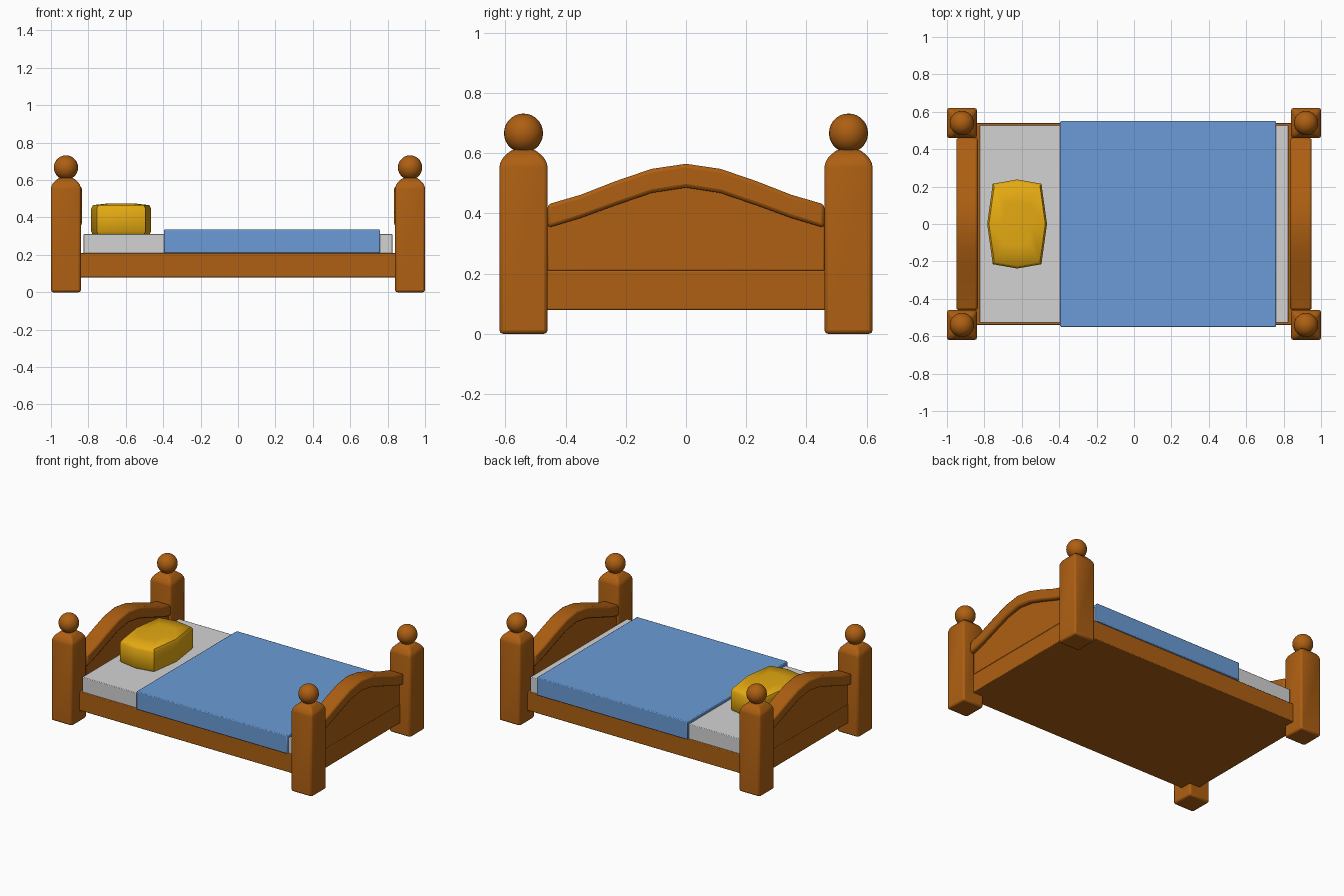
import bpy
import math

if "Cube" in bpy.data.objects:
    bpy.data.objects.remove(bpy.data.objects["Cube"], do_unlink=True)


def material(name, rgb):
    m = bpy.data.materials.new(name)
    m.use_nodes = True
    col = (*rgb, 1)
    m.diffuse_color = col
    m.node_tree.nodes["Principled BSDF"].inputs["Base Color"].default_value = col
    return m


WOOD = material("warm wood", (0.42, 0.115, 0.006))
SHEET = material("pale sheet", (0.65, 0.65, 0.65))
BLUE = material("blue blanket", (0.145, 0.33, 0.67))
GOLD = material("golden pillow", (0.78, 0.40, 0.006))


def finish(obj, mat, bevel=0, angle=40):
    obj.data.materials.clear()
    obj.data.materials.append(mat)
    bpy.ops.object.select_all(action="DESELECT")
    obj.select_set(True)
    bpy.context.view_layer.objects.active = obj
    if bevel:
        mod = obj.modifiers.new("soft edges", "BEVEL")
        mod.width = bevel
        mod.segments = 2
        mod.limit_method = "ANGLE"
    if angle:
        bpy.ops.object.shade_smooth_by_angle(angle=math.radians(angle))
    return obj


def loft(name, rings, mat, bevel=0, angle=40):
    """Skin a stack of equal-length rings and cap both ends."""
    n = len(rings[0])
    verts = [p for ring in rings for p in ring]
    faces = [(r * n + i, r * n + (i + 1) % n, (r + 1) * n + (i + 1) % n, (r + 1) * n + i)
             for r in range(len(rings) - 1) for i in range(n)]
    faces += [tuple(reversed(range(n))), tuple(range(len(verts) - n, len(verts)))]
    mesh = bpy.data.meshes.new(name)
    mesh.from_pydata(verts, [], faces)
    obj = bpy.data.objects.new(name, mesh)
    bpy.context.collection.objects.link(obj)
    return finish(obj, mat, bevel, angle)


def square(cx, cy, h, z):
    return [(cx + sx * h, cy + sy * h, z) for sx, sy in ((-1, -1), (1, -1), (1, 1), (-1, 1))]


def box(name, lo, hi, mat, bevel=0):
    rings = [[(lo[0], lo[1], z), (hi[0], lo[1], z), (hi[0], hi[1], z), (lo[0], hi[1], z)]
             for z in (lo[2], hi[2])]
    return loft(name, rings, mat, bevel)


# Bed base, mattress and blanket
box("bed_base", (-0.92, -0.54, 0.08), (0.92, 0.54, 0.21), WOOD, 0.004)
box("mattress", (-0.825, -0.53, 0.2), (0.825, 0.53, 0.312), SHEET, 0.004)
box("blanket", (-0.395, -0.55, 0.21), (0.76, 0.55, 0.335), BLUE, 0.005)

# Corner posts with chamfered shoulders and ball finials
for sx, end in ((-1, "head"), (1, "foot")):
    for sy, side in ((-1, "right"), (1, "left")):
        x, y = sx * 0.92, sy * 0.54
        rows = ((0.08, 0), (0.08, 0.565), (0.068, 0.585), (0.04, 0.612))
        loft(f"{end}_{side}_post", [square(x, y, h, z) for h, z in rows], WOOD, 0.012, 50)
        bpy.ops.mesh.primitive_uv_sphere_add(segments=24, ring_count=14, radius=0.065,
                                             location=(x, y, 0.667))
        ball = bpy.context.object
        ball.name = f"{end}_{side}_finial"
        finish(ball, WOOD, 0, 180)

# Arched end boards, each with a thicker top rail following the arch
half = [(0.46, 0.43, 0.352), (0.35, 0.462, 0.385), (0.235, 0.507, 0.427),
        (0.115, 0.548, 0.468)]
arch = [(-y, t, b) for y, t, b in half] + [(0, 0.565, 0.486)] + half[::-1]
for sx, end in ((-1, "head"), (1, "foot")):
    x0, x1 = sorted((sx * 0.855, sx * 0.92))
    loft(f"{end}board_panel",
         [[(x0, y, 0.21), (x1, y, 0.21), (x1, y, b + 0.02), (x0, y, b + 0.02)]
          for y, t, b in arch], WOOD, 0.004)
    x0, x1 = sorted((sx * 0.835, sx * 0.95))
    loft(f"{end}board_top_rail",
         [[(x0, y, b), (x1, y, b), (x1, y, t), (x0, y, t)] for y, t, b in arch], WOOD, 0.012)

# Plump pillow: eight-sided outline stacked in layers
outline = [(0.13, 0.215), (0, 0.238), (-0.13, 0.215), (-0.16, 0),
           (-0.13, -0.215), (0, -0.238), (0.13, -0.215), (0.16, 0)]
layers = ((0.95, 0.308), (1, 0.325), (1, 0.448), (0.94, 0.466), (0.5, 0.474))
loft("pillow", [[(-0.625 + x * s, y * s, z) for x, y in outline] for s, z in layers],
     GOLD, 0, 50)
